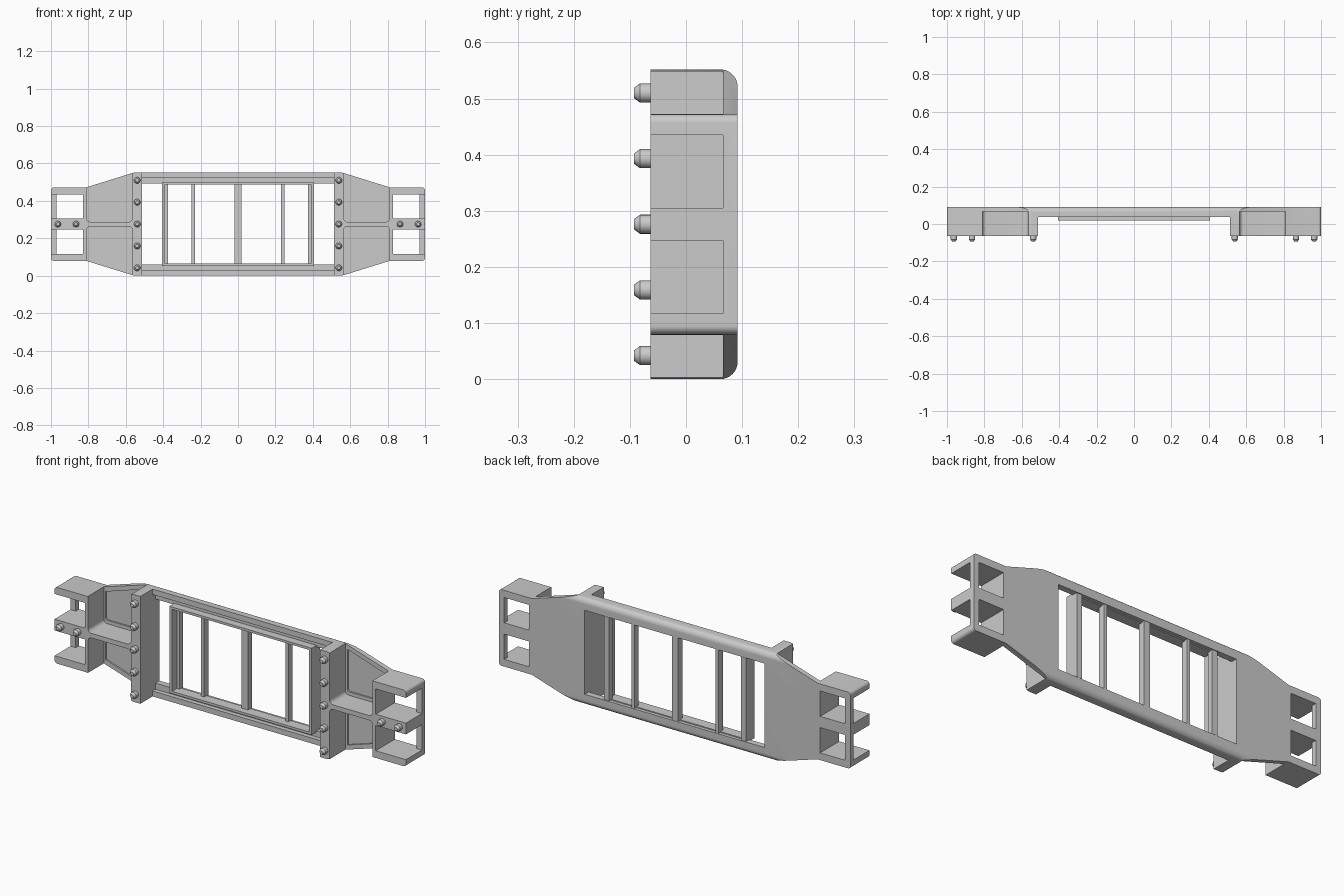
import bpy, bmesh, math
from mathutils import Vector, Matrix

if "Cube" in bpy.data.objects:
    bpy.data.objects.remove(bpy.data.objects["Cube"])

ZC = 0.276            # mid height
FRONT, BACK = -0.063, 0.092


def rounded(pts, radii, n=6):
    """Fillet the corners of a 2D polygon."""
    out = []
    for i, p in enumerate(pts):
        r = radii[i]
        p = Vector(p)
        if r == 0:
            out.append(p)
            continue
        a = (Vector(pts[i - 1]) - p).normalized()
        b = (Vector(pts[(i + 1) % len(pts)]) - p).normalized()
        half = a.angle(b) / 2
        c = p + (a + b).normalized() * (r / math.sin(half))
        t1 = p + a * (r / math.tan(half)) - c
        t2 = p + b * (r / math.tan(half)) - c
        for k in range(n + 1):
            v = t1.lerp(t2, k / n)
            out.append(c + v.normalized() * r)
    return out


def new_object(name, bm):
    bmesh.ops.recalc_face_normals(bm, faces=bm.faces)
    me = bpy.data.meshes.new(name)
    bm.to_mesh(me)
    bm.free()
    ob = bpy.data.objects.new(name, me)
    bpy.context.collection.objects.link(ob)
    return ob


def add_prism(bm, pts, lo, hi, axis='Y'):
    """Extrude a profile: (x, z) along Y, or (y, z) along X."""
    co = (lambda p, d: (p[0], d, p[1])) if axis == 'Y' else (lambda p, d: (d, p[0], p[1]))
    a = [bm.verts.new(co(p, lo)) for p in pts]
    b = [bm.verts.new(co(p, hi)) for p in pts]
    bm.faces.new(a)
    bm.faces.new(b[::-1])
    for i in range(len(a)):
        j = (i + 1) % len(a)
        bm.faces.new((a[i], b[i], b[j], a[j]))


def prism(name, pts, lo, hi, axis='Y'):
    bm = bmesh.new()
    add_prism(bm, pts, lo, hi, axis)
    return new_object(name, bm)


def rect(x0, x1, z0, z1):
    return [(x0, z0), (x1, z0), (x1, z1), (x0, z1)]


def flip(pts, sx, sz):
    return [(sx * p[0], ZC + sz * (p[1] - ZC)) for p in pts]


def boolean(ob, cutter, op='DIFFERENCE'):
    cutter.hide_render = True
    m = ob.modifiers.new("cut", 'BOOLEAN')
    m.operation, m.object, m.solver = op, cutter, 'EXACT'
    bpy.context.view_layer.objects.active = ob
    bpy.ops.object.modifier_apply(modifier=m.name)
    bpy.data.objects.remove(cutter)


def smooth(ob):
    bpy.ops.object.select_all(action='DESELECT')
    ob.select_set(True)
    bpy.context.view_layer.objects.active = ob
    bpy.ops.object.shade_smooth_by_angle(angle=math.radians(30))


# main body: tapered outline intersected with a section rounded at the back
quarter = [(1, 0.472), (0.813, 0.472), (0.555, 0.552)]
rad = [0.015, 0, 0.08]
outline = (quarter + flip(quarter, -1, 1)[::-1] + flip(quarter, -1, -1)
           + flip(quarter, 1, -1)[::-1])
body = prism("body", rounded(outline, rad + rad[::-1] + rad + rad[::-1]), FRONT, BACK)
section = [(-0.2, -0.1), (-0.2, 0), (BACK, 0), (BACK, 0.552), (-0.2, 0.552)]
section = rounded(section[1:], [0, 0.031, 0.031, 0], 10)
section = [(p[0], p[1] + (-1e-4 if p[1] < 1e-4 else 1e-4 if p[1] > 0.5519 else 0))
           for p in section]
boolean(body, prism("section", section, -1.2, 1.2, 'X'), 'INTERSECT')

# centre bay: set back rails, stepped front, through opening
boolean(body, prism("bay", rect(-0.512, 0.512, -0.2, 0.8), -0.3, 0.037))
boolean(body, prism("step", rect(-0.512, 0.512, 0.028, 0.524), -0.3, 0.06))
boolean(body, prism("opening", rect(-0.512, 0.512, 0.06, 0.492), -0.3, 0.3))

# pockets in the tapered shoulders and cells in the end blocks
pocket = rounded([(0.565, 0.288), (0.81, 0.288), (0.81, 0.7), (0.565, 0.7)],
                 [0.02, 0.02, 0, 0])
panel = rounded([(0.577, 0.306), (0.8, 0.306), (0.8, 0.451), (0.577, 0.522)],
                [0.012, 0.012, 0, 0])
for sx in (-1, 1):
    for sz in (-1, 1):
        for pts, lo, hi in ((pocket, -0.3, 0.066), (panel, 0.03, 0.074),
                            (rect(0.828, 1.2, 0.305, 0.435), -0.3, 0.066),
                            (rect(0.828, 0.97, 0.305, 0.435), -0.2, 0.3)):
            boolean(body, prism("cutter", flip(pts, sx, sz), lo, hi))
smooth(body)

# inner window frame with end posts and mullions
bm = bmesh.new()
for sx in (-1, 1):
    add_prism(bm, flip(rect(0.39, 0.405, 0.062, 0.49), sx, 1), 0.02, 0.09)
    add_prism(bm, flip(rect(0.375, 0.391, 0.062, 0.49), sx, 1), 0.06, 0.09)
    add_prism(bm, flip(rect(0.231, 0.248, 0.058, 0.494), sx, 1), 0.055, 0.09)
for sz in (-1, 1):
    add_prism(bm, flip(rect(-0.405, 0.405, 0.487, 0.499), 1, sz), 0.02, 0.075)
add_prism(bm, rect(-0.018, 0.018, 0.058, 0.494), 0.055, 0.09)
new_object("window_frame", bm)

# locating pins with chamfered tips
bm = bmesh.new()
spots = [(0.539, z) for z in (0.042, 0.159, ZC, 0.393, 0.51)] + [(0.866, ZC), (0.963, ZC)]
R = Matrix.Rotation(math.radians(90), 4, 'X')
for x, z in spots:
    for sx in (-1, 1):
        for r1, r2, y0, y1 in ((0.017, 0.017, -0.05, -0.082), (0.017, 0.009, -0.082, -0.093)):
            bmesh.ops.create_cone(
                bm, cap_ends=True, segments=20, radius1=r1, radius2=r2, depth=y0 - y1,
                matrix=Matrix.Translation((sx * x, (y0 + y1) / 2, z)) @ R)
smooth(new_object("pins", bm))
